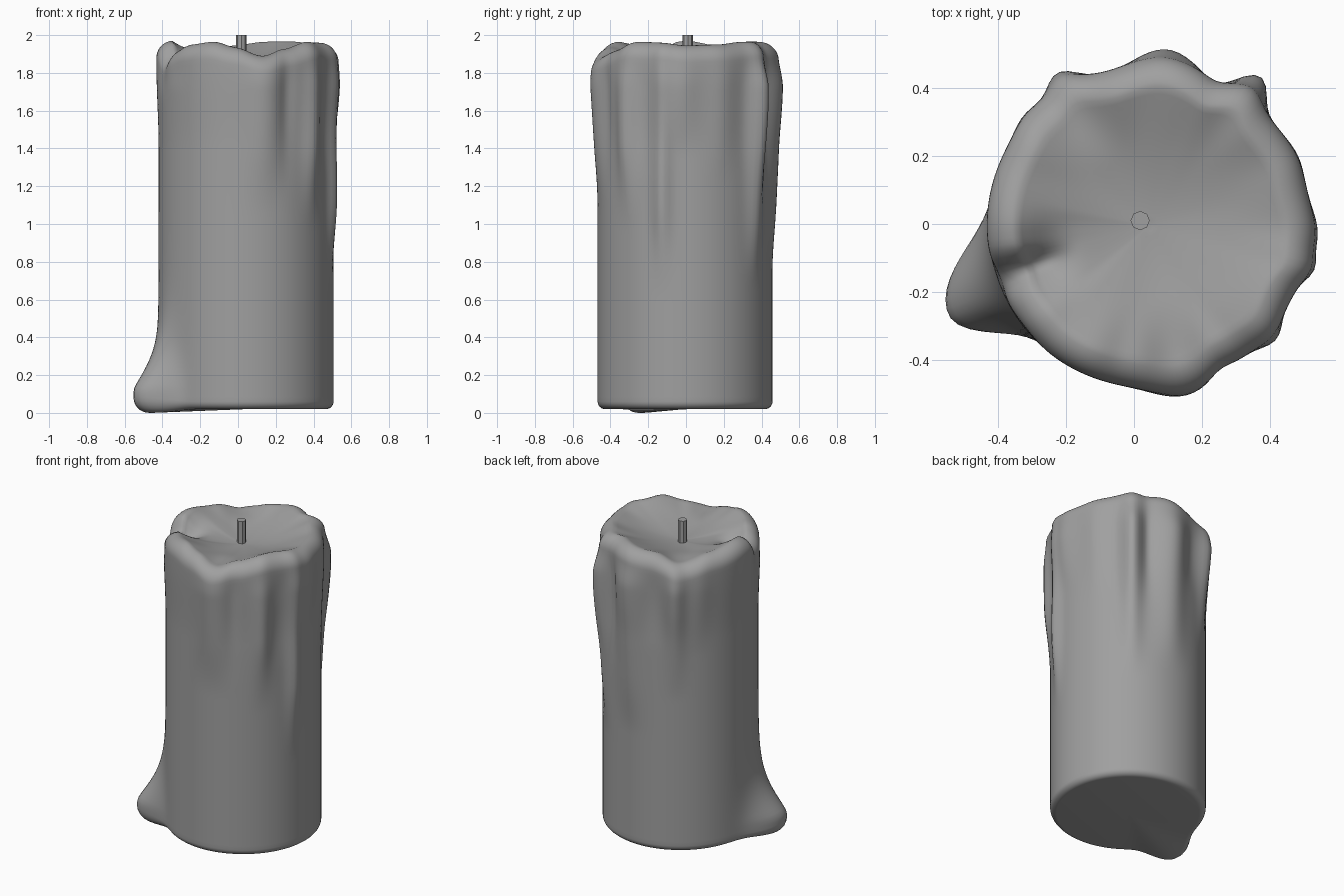
import bpy, bmesh, math

if "Cube" in bpy.data.objects:
    bpy.data.objects.remove(bpy.data.objects["Cube"])

CX, CY, R = 0.043, -0.005, 0.463
N, ROWS = 144, 70

# Rim height around the candle: (degrees, z)
RIM = [(0, 1.945), (25, 1.95), (50, 1.965), (75, 1.965), (100, 1.945), (125, 1.895),
       (150, 1.94), (180, 1.97), (190, 1.96), (199, 1.87), (210, 1.92), (222, 1.95),
       (245, 1.965), (262, 1.935), (282, 1.888), (300, 1.925), (322, 1.965), (342, 1.96),
       (360, 1.945)]

# Wax runs: (degrees, angular width, bulge, z where it ends, fade length)
DRIPS = [(282, 9, 0.046, 1.05, 0.7), (318, 5, 0.030, 0.95, 0.5), (345, 4, 0.030, 0.6, 0.5),
         (357, 7, 0.030, 1.35, 0.4), (53, 5, 0.064, 0.65, 0.8), (84, 8, 0.040, 0.75, 0.6),
         (121, 5, 0.042, 1.0, 0.6), (138, 6, 0.018, 1.3, 0.4), (25, 6, 0.012, 1.2, 0.4),
         (297, 4, -0.014, 1.1, 0.5), (332, 5, -0.008, 1.2, 0.4), (65, 4, -0.016, 1.1, 0.5),
         (104, 5, -0.010, 1.3, 0.4), (200, 5, -0.03, 1.65, 0.25), (218, 7, -0.014, 1.7, 0.2)]


def smooth(a, b, v):
    t = max(0.0, min(1.0, (v - a) / (b - a)))
    return t * t * (3 - 2 * t)


def bell(deg, centre, width):
    d = (deg - centre + 180) % 360 - 180
    return math.exp(-0.5 * (d / width) ** 2)


def rim_at(deg):
    deg %= 360
    for (a, za), (b, zb) in zip(RIM, RIM[1:]):
        if a <= deg <= b:
            return za + (zb - za) * smooth(a, b, deg)


def rim_height(deg, spread):
    return sum(rim_at(deg + spread * i / 4) for i in range(-4, 5)) / 9


def foot(deg, z):
    # Pooled wax at the base of the front left side
    side = bell(deg, 204, 13 if deg < 204 else 9)
    return 0.18 * side * math.exp(-(max(0, z - 0.12) / 0.2) ** 1.3)


def wall(deg, z):
    r = R + 0.012 * smooth(1.4, 1.85, z) + foot(deg, z)
    for centre, width, bulge, end, fade in DRIPS:
        wave = (1 + 0.2 * math.sin(7 * z + centre)) * (1 - 0.5 * smooth(1.72, 1.9, z))
        r += bulge * bell(deg, centre, width) * smooth(end, end + fade, z) * wave
    return r


def column(deg):
    # Profile from the base edge, up the wall, over the rim, into the bowl
    zr, soft = rim_height(deg, 4), rim_height(deg, 22)
    tip = bell(deg, 205, 10)
    base, edge = 0.02 - 0.02 * tip, 0.04 + 0.045 * tip
    pts = []
    for i in range(6):
        a = math.pi / 2 * i / 6
        pts.append((wall(deg, 0.06) - edge * (1 - math.sin(a)), base + edge * (1 - math.cos(a))))
    z0, z1 = base + edge, zr - 0.09
    for i in range(ROWS + 1):
        z = z0 + (z1 - z0) * i / ROWS
        pts.append((wall(deg, z), z))
    rw = wall(deg, zr - 0.03)
    rs = wall(deg, z1)
    for i in range(1, 10):
        a = math.pi / 2 * i / 9
        out = rs + (rw - rs) * math.sin(a)
        pts.append((out - 0.085 * (1 - math.cos(a)), z1 + 0.09 * math.sin(a)))
    for i in range(1, 24):
        t = 1 - i / 24
        r = t * (R - 0.085 + (rw - R) * t ** 4)
        z_in = soft + (zr - soft) * smooth(0.55, 1, t)
        dent = 0.035 * bell(deg, 197, 11) * math.exp(-((r - 0.31) / 0.07) ** 2)
        pts.append((r, 1.855 + (z_in - 1.855) * t ** 1.8 - dent))
    return pts


# Wax body
bm = bmesh.new()
cols = []
for k in range(N):
    deg = 360 * k / N
    c, s = math.cos(math.radians(deg)), math.sin(math.radians(deg))
    cols.append([bm.verts.new((CX + r * c, CY + r * s, z)) for r, z in column(deg)])
low = bm.verts.new((CX, CY, 0.02))
pool = bm.verts.new((CX, CY, 1.853))
for k in range(N):
    a, b = cols[k], cols[(k + 1) % N]
    for i in range(len(a) - 1):
        bm.faces.new((a[i], b[i], b[i + 1], a[i + 1]))
    bm.faces.new((b[0], a[0], low))
    bm.faces.new((a[-1], b[-1], pool))
bmesh.ops.recalc_face_normals(bm, faces=bm.faces)
for f in bm.faces:
    f.smooth = True
mesh = bpy.data.meshes.new("wax_body")
bm.to_mesh(mesh)
bm.free()
body = bpy.data.objects.new("wax_body", mesh)
bpy.context.collection.objects.link(body)

# Wick
bpy.ops.mesh.primitive_cylinder_add(vertices=8, radius=0.028, depth=0.2, location=(0.018, 0.01, 1.9))
wick = bpy.context.object
wick.name = "wick"

# Dark grey wax colour
grey = bpy.data.materials.new("dark_grey")
grey.diffuse_color = (0.35, 0.35, 0.35, 1)
grey.use_nodes = True
grey.node_tree.nodes["Principled BSDF"].inputs["Base Color"].default_value = grey.diffuse_color
for ob in (body, wick):
    ob.data.materials.append(grey)
